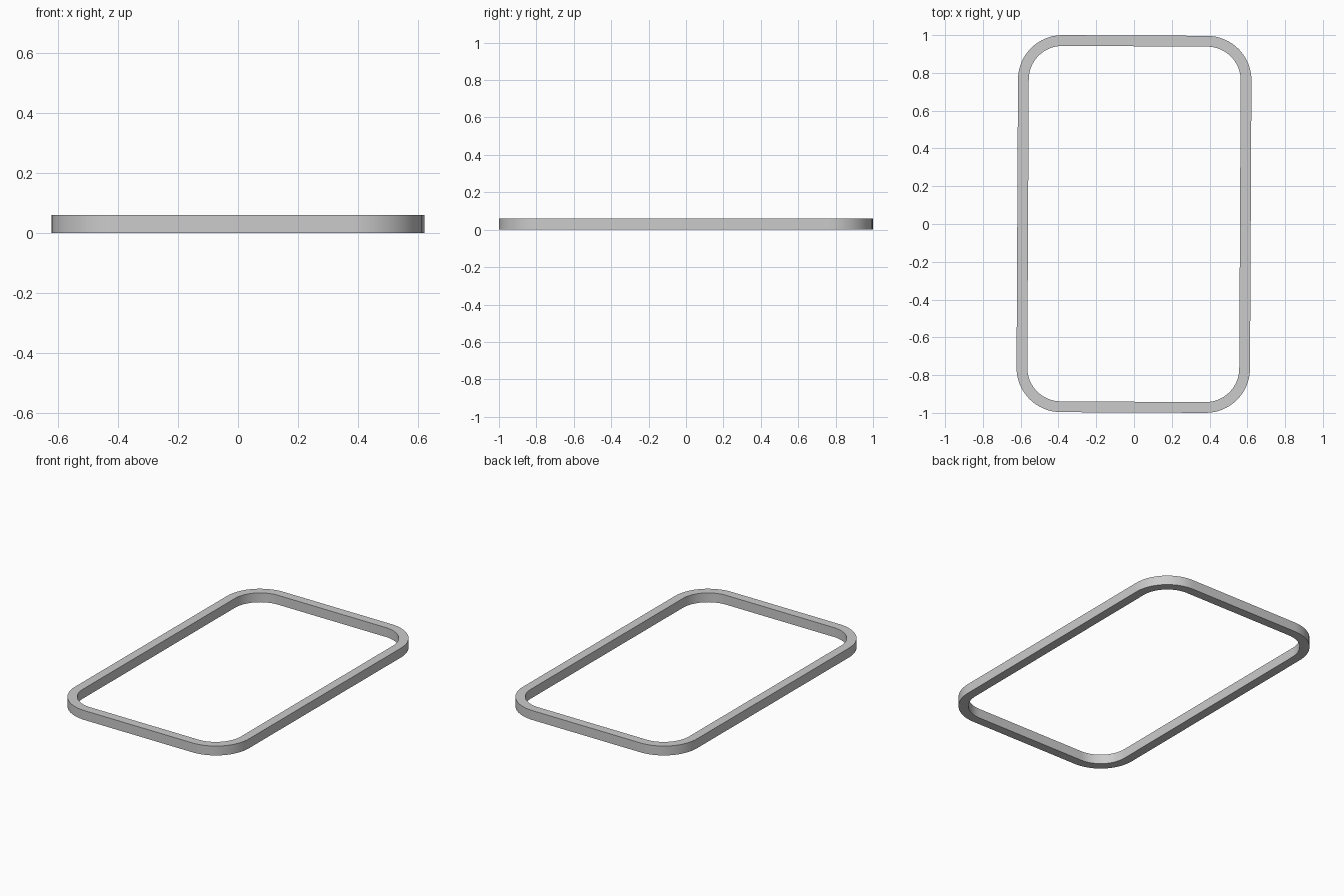
import bpy, bmesh, math

if "Cube" in bpy.data.objects:
    bpy.data.objects.remove(bpy.data.objects["Cube"])

HALF_X, HALF_Y, RADIUS = 0.618, 0.998, 0.235   # outer outline
BAND, HEIGHT = 0.057, 0.06                     # rim width and height
TILT = -0.005                                  # slight clockwise turn
STEPS = 16                                     # segments per corner


def outline(inset):
    """Points of the rounded rectangle, moved inward by inset."""
    pts = []
    r = RADIUS - inset
    for q, (sx, sy) in enumerate(((1, 1), (-1, 1), (-1, -1), (1, -1))):
        cx, cy = sx * (HALF_X - RADIUS), sy * (HALF_Y - RADIUS)
        for i in range(STEPS + 1):
            a = math.pi / 2 * (q + i / STEPS)
            x, y = cx + r * math.cos(a), cy + r * math.sin(a)
            pts.append((x * math.cos(TILT) - y * math.sin(TILT),
                        x * math.sin(TILT) + y * math.cos(TILT)))
    return pts


# Rectangular cross-section swept round the rounded outline
bm = bmesh.new()
loops = [[bm.verts.new((x, y, z)) for x, y in outline(inset)]
         for inset, z in ((0, 0), (0, HEIGHT), (BAND, HEIGHT), (BAND, 0))]
for k in range(4):
    a, b = loops[k], loops[(k + 1) % 4]
    for i in range(len(a)):
        j = (i + 1) % len(a)
        bm.faces.new((a[i], a[j], b[j], b[i]))
bmesh.ops.recalc_face_normals(bm, faces=bm.faces)
mesh = bpy.data.meshes.new("rounded_frame")
bm.to_mesh(mesh)
bm.free()

frame = bpy.data.objects.new("rounded_frame", mesh)
bpy.context.collection.objects.link(frame)
bpy.context.view_layer.objects.active = frame
frame.select_set(True)
bpy.ops.object.shade_smooth_by_angle(angle=math.radians(30))
